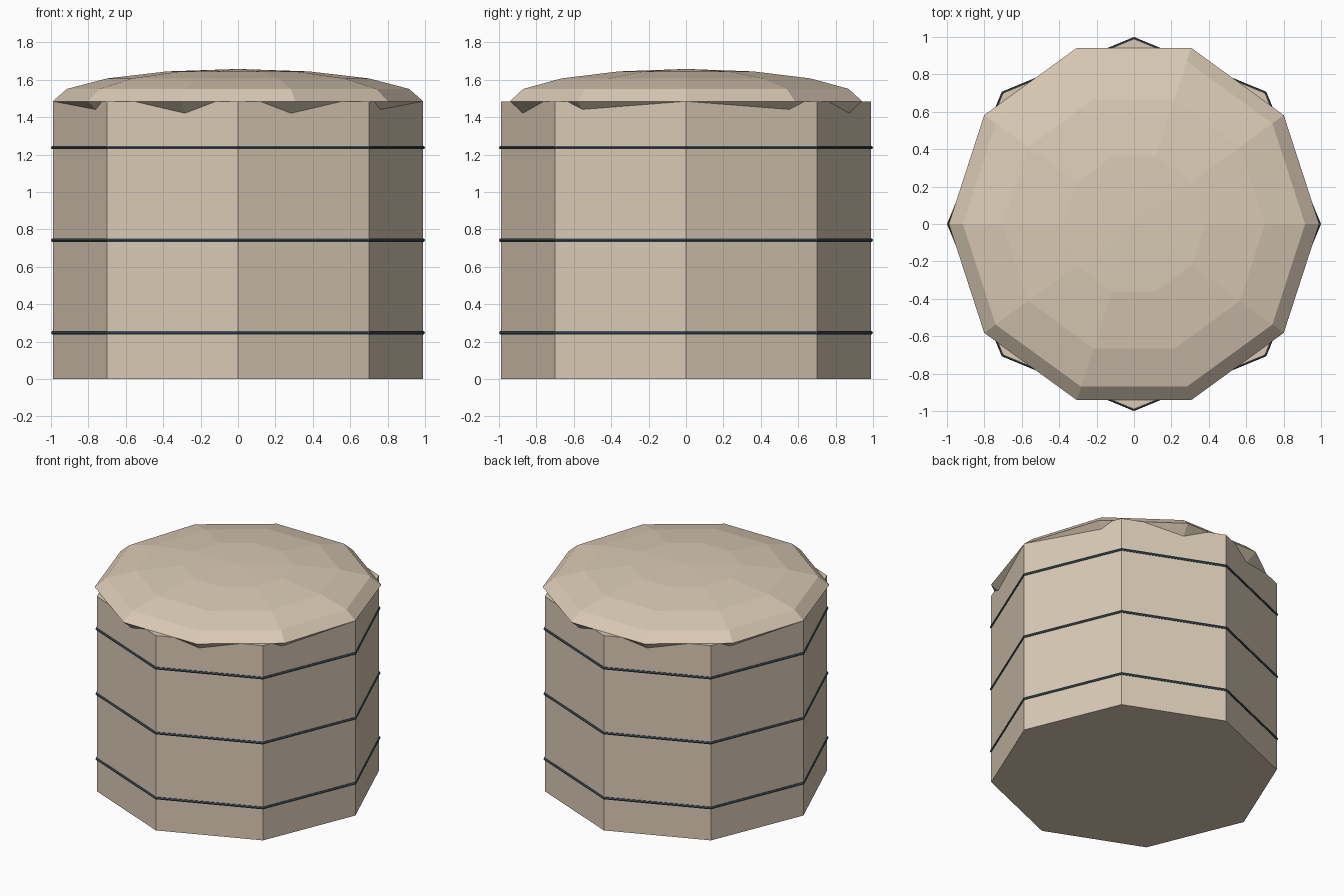
import bpy, bmesh
from math import sin, cos, pi

if "Cube" in bpy.data.objects:
    bpy.data.objects.remove(bpy.data.objects["Cube"])


def material(name, color):
    m = bpy.data.materials.new(name)
    m.diffuse_color = (*color, 1)
    m.use_nodes = True
    m.node_tree.nodes["Principled BSDF"].inputs["Base Color"].default_value = m.diffuse_color
    return m


def lathe(name, profile, sides, mat, closed=False):
    """Spin an (r, z) profile around z; the first vertex column lies on +x."""
    bm = bmesh.new()
    pts = [bm.verts.new((r, 0, z)) for r, z in profile]
    edges = [bm.edges.new(p) for p in zip(pts, pts[1:])]
    if closed:
        edges.append(bm.edges.new((pts[-1], pts[0])))
    bmesh.ops.spin(bm, geom=pts + edges, cent=(0, 0, 0), axis=(0, 0, 1),
                   angle=2 * pi, steps=sides)
    bmesh.ops.remove_doubles(bm, verts=bm.verts[:], dist=1e-4)
    # merge coplanar triangles of flat caps into single faces
    bmesh.ops.dissolve_limit(bm, angle_limit=0.001, verts=bm.verts[:], edges=bm.edges[:])
    bmesh.ops.recalc_face_normals(bm, faces=bm.faces[:])
    me = bpy.data.meshes.new(name)
    bm.to_mesh(me)
    bm.free()
    me.materials.append(mat)
    ob = bpy.data.objects.new(name, me)
    bpy.context.collection.objects.link(ob)
    return ob


tan = material("tan", (0.70, 0.59, 0.46))
slate = material("slate", (0.05, 0.08, 0.10))
R, H, DOME = 0.99, 1.485, 0.173

# Octagonal drum
lathe("body", [(0, 0), (R, 0), (R, H), (0, H)], 8, tan)

# Flattened ten-sided sphere forming the lid, lower half sunk into the drum
lid = [(R * sin(i * pi / 8), H - DOME * cos(i * pi / 8)) for i in range(9)]
lathe("lid", lid, 10, tan)

# Three thin hoops around the drum
for i in range(3):
    z = 0.2475 + 0.495 * i
    ring = [(R + 0.0099 * cos(k * pi / 3), z + 0.0099 * sin(k * pi / 3)) for k in range(6)]
    lathe(f"hoop_{i + 1}", ring, 8, slate, closed=True)
